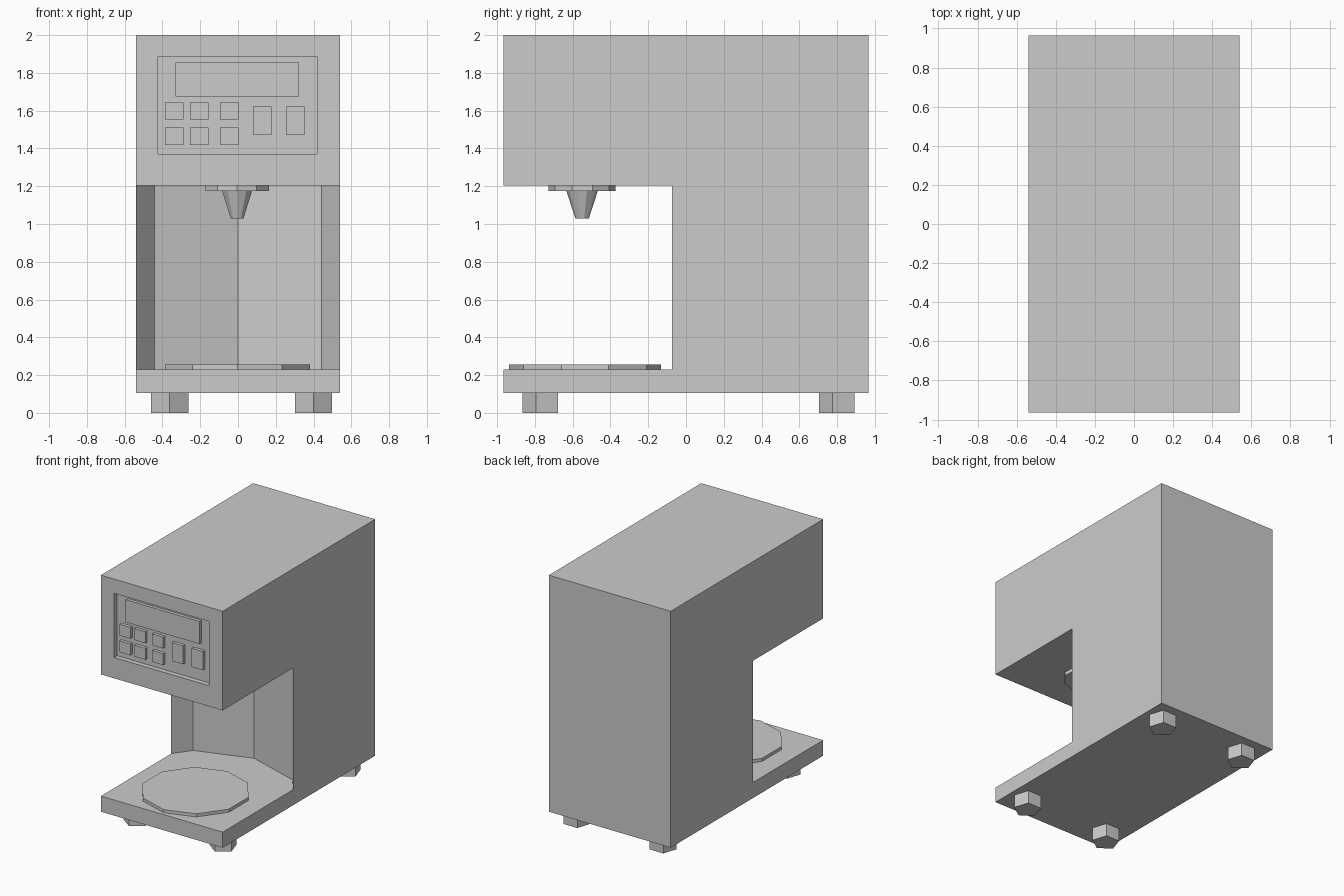
import bpy, bmesh
from math import sin, cos, pi

old = bpy.data.objects.get("Cube")
if old:
    bpy.data.objects.remove(old, do_unlink=True)

grey = bpy.data.materials.new("plain grey")
grey.use_nodes = True
GREY = (0.6, 0.6, 0.6, 1)
grey.diffuse_color = GREY
grey.node_tree.nodes["Principled BSDF"].inputs["Base Color"].default_value = GREY


def loft(name, lower, upper, z0, z1):
    """Solid between two outlines with the same number of points."""
    bm = bmesh.new()
    a = [bm.verts.new((x, y, z0)) for x, y in lower]
    b = [bm.verts.new((x, y, z1)) for x, y in upper]
    n = len(a)
    bm.faces.new(a[::-1])
    bm.faces.new(b)
    for i in range(n):
        j = (i + 1) % n
        bm.faces.new((a[i], a[j], b[j], b[i]))
    bmesh.ops.recalc_face_normals(bm, faces=bm.faces)
    mesh = bpy.data.meshes.new(name)
    bm.to_mesh(mesh)
    bm.free()
    mesh.materials.append(grey)
    obj = bpy.data.objects.new(name, mesh)
    bpy.context.collection.objects.link(obj)
    return obj


def box(name, x0, x1, y0, y1, z0, z1):
    plan = [(x0, y0), (x1, y0), (x1, y1), (x0, y1)]
    return loft(name, plan, plan, z0, z1)


def ngon(cx, cy, r, sides):
    """Regular outline with one corner pointing to the front."""
    turns = [2 * pi * i / sides - pi / 2 for i in range(sides)]
    return [(cx + r * cos(t), cy + r * sin(t)) for t in turns]


def carve(target, cutter):
    mod = target.modifiers.new("carve", 'BOOLEAN')
    mod.operation = 'DIFFERENCE'
    mod.solver = 'EXACT'
    mod.object = cutter
    bpy.context.view_layer.objects.active = target
    bpy.ops.object.modifier_apply(modifier=mod.name)
    bpy.data.objects.remove(cutter, do_unlink=True)


W, D = 0.54, 0.965
BASE, FLOOR, CEILING = 0.105, 0.23, 1.205
FRONT = -D

# Housing with the cup bay, whose rear wall follows a ten-sided outline
housing = box("housing", -W, W, -D, D, BASE, 2)
rear = [p for p in ngon(0, -0.545, 0.75, 10) if p[1] > -0.4]
side = max(x for x, y in rear)
bay = [(-side, -1.2), (side, -1.2)] + rear
carve(housing, loft("bay_cutter", bay, bay, FLOOR, CEILING))

# Recessed control panel
PANEL = FRONT + 0.04
carve(housing, box("panel_cutter", -0.424, 0.417, -1.2, PANEL, 1.371, 1.886))

# Display and keys standing out of the panel
KEY_FACE = PANEL - 0.025
box("display", -0.33, 0.324, KEY_FACE, PANEL, 1.674, 1.854)
for row, z in enumerate((1.552, 1.419)):
    for col, x in enumerate((-0.387, -0.255, -0.096)):
        box(f"small_key_{row}_{col}", x, x + 0.098, KEY_FACE, PANEL, z, z + 0.091)
for name, x in (("left_large_key", 0.255), ("right_large_key", 0.08)):
    box(name, x, x + 0.098, KEY_FACE, PANEL, 1.472, 1.621)

# Spout under the head
SX, SY = -0.005, -0.55
flange = ngon(SX, SY, 0.177, 10)
loft("spout_flange", flange, flange, 1.175, CEILING)
loft("spout", ngon(SX, SY, 0.036, 10), ngon(SX, SY, 0.083, 10), 1.03, 1.175)

# Drip plate on the base
plate = ngon(-0.003, -0.535, 0.403, 10)
loft("drip_plate", plate, plate, FLOOR, 0.255)

# Five-sided feet
for side_name, x in (("right", -0.362), ("left", 0.4)):
    for end_name, y in (("front", -0.761), ("rear", 0.808)):
        outline = ngon(x, y, 0.104, 5)
        loft(f"{end_name}_{side_name}_foot", outline, outline, 0, BASE)
